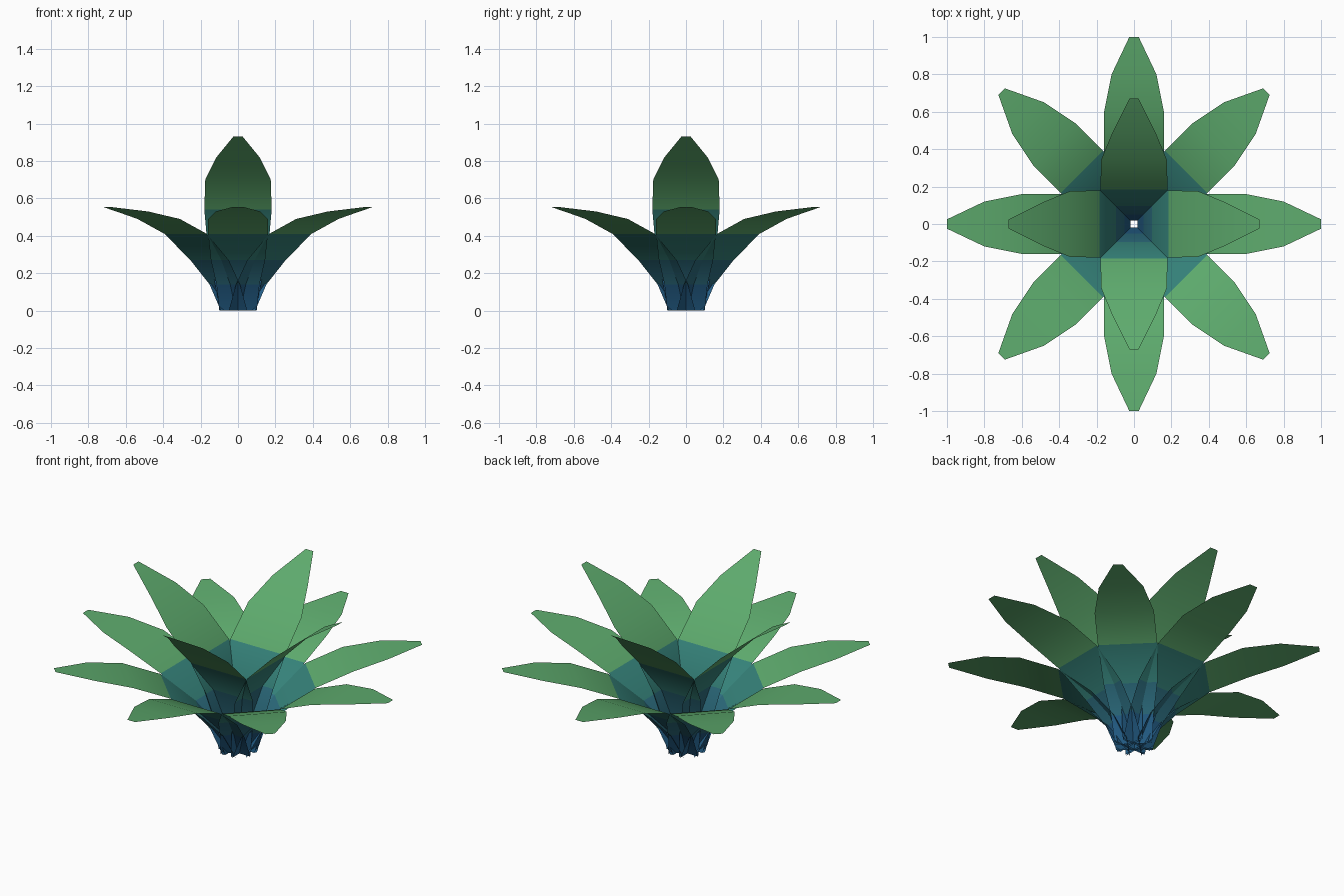
import bpy, bmesh, math

if "Cube" in bpy.data.objects:
    bpy.data.objects.remove(bpy.data.objects["Cube"])


def material(name, rgb):
    m = bpy.data.materials.new(name)
    m.diffuse_color = (*rgb, 1.0)
    m.use_nodes = True
    m.node_tree.nodes["Principled BSDF"].inputs["Base Color"].default_value = m.diffuse_color
    return m


# Colour bands from the leaf base to the green blade
MATS = [
    material("base blue", (0.018, 0.117, 0.255)),
    material("blue teal", (0.026, 0.155, 0.215)),
    material("teal", (0.036, 0.225, 0.195)),
    material("leaf green", (0.112, 0.41, 0.155)),
]

# Leaf rows: distance from centre, height, half width
OUTER = [(0.03, 0.0, 0.10), (0.10, 0.14, 0.115), (0.215, 0.27, 0.145),
         (0.395, 0.41, 0.16), (0.60, 0.49, 0.16), (0.80, 0.53, 0.12),
         (1.0, 0.555, 0.025)]
INNER = [(0.02, 0.0, 0.095), (0.05, 0.18, 0.13), (0.095, 0.37, 0.165),
         (0.185, 0.54, 0.18), (0.345, 0.70, 0.175), (0.49, 0.82, 0.115),
         (0.67, 0.93, 0.025)]


def leaf(name, rows, angle):
    """Flat-section curved strip, coloured by row from the base up."""
    c, s = math.cos(angle), math.sin(angle)
    bm = bmesh.new()
    pairs = [[bm.verts.new((r * c - w * k * s, r * s + w * k * c, z))
              for k in (-1, 1)] for r, z, w in rows]
    for i, (a, b) in enumerate(zip(pairs, pairs[1:])):
        f = bm.faces.new((a[0], b[0], b[1], a[1]))
        f.material_index = min(i, 3)
        f.smooth = True
    bm.normal_update()
    me = bpy.data.meshes.new(name)
    bm.to_mesh(me)
    bm.free()
    for m in MATS:
        me.materials.append(m)
    ob = bpy.data.objects.new(name, me)
    bpy.context.collection.objects.link(ob)


# Outer ring of eight spreading leaves
for i in range(8):
    leaf(f"outer_leaf_{i + 1}", OUTER, i * math.pi / 4)

# Inner ring of four upright leaves
for i in range(4):
    leaf(f"inner_leaf_{i + 1}", INNER, i * math.pi / 2)
